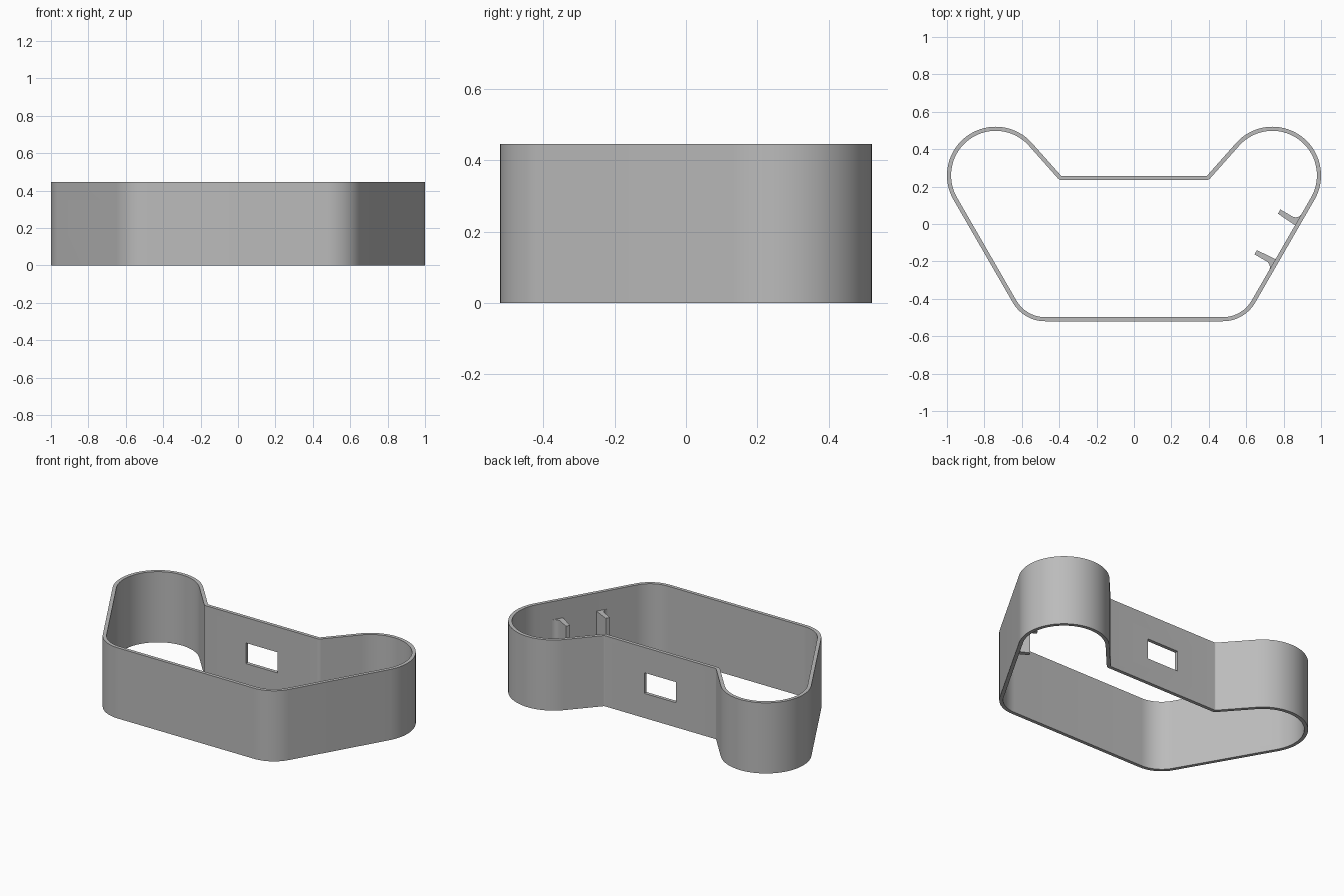
import bpy
import bmesh
from math import radians, degrees, sin, cos, acos, atan2, hypot
from mathutils import Matrix, Vector

HEIGHT, WALL = 0.445, 0.022

old = bpy.data.objects.get("Cube")
if old:
    bpy.data.objects.remove(old)

grey = bpy.data.materials.new("matte grey")
grey.use_nodes = True
grey.diffuse_color = (0.5, 0.5, 0.5, 1)
grey.node_tree.nodes["Principled BSDF"].inputs["Base Color"].default_value = (0.5, 0.5, 0.5, 1)


def make_object(name, bm):
    bmesh.ops.recalc_face_normals(bm, faces=bm.faces)
    mesh = bpy.data.meshes.new(name)
    bm.to_mesh(mesh)
    bm.free()
    mesh.materials.append(grey)
    obj = bpy.data.objects.new(name, mesh)
    bpy.context.collection.objects.link(obj)
    return obj


def smooth(obj):
    bpy.ops.object.select_all(action="DESELECT")
    obj.select_set(True)
    bpy.context.view_layer.objects.active = obj
    bpy.ops.object.shade_smooth_by_angle(angle=radians(30))


def arc(centre, r, start, end, steps):
    angles = [radians(start + (end - start) * i / steps) for i in range(steps + 1)]
    return [Vector((centre[0] + r * cos(a), centre[1] + r * sin(a))) for a in angles]


# Tangent arcs of the outline: rounded lobe, front corner, notch corner
LOBE, LOBE_R = (0.74, 0.26), 0.26
FRONT, FRONT_R = (0.475, -0.32), 0.2
NOTCH, NOTCH_R = (0.385, 0.267), 0.01


def tangent_angle(centre, gap, side):
    dx, dy = centre[0] - LOBE[0], centre[1] - LOBE[1]
    return degrees(atan2(dy, dx) + side * acos(gap / hypot(dx, dy)))


side_angle = tangent_angle(FRONT, LOBE_R - FRONT_R, 1)
back_angle = tangent_angle(NOTCH, LOBE_R + NOTCH_R, -1)


def outline(inset):
    half = arc(FRONT, FRONT_R - inset, -90, side_angle, 14)
    half += arc(LOBE, LOBE_R - inset, side_angle, back_angle, 48)
    half += arc(NOTCH, NOTCH_R + inset, back_angle - 180, -90, 8)
    return half + [Vector((-p.x, p.y)) for p in reversed(half)]


# Thin wall ring
bm = bmesh.new()
loops = [[bm.verts.new((p.x, p.y, z)) for p in outline(inset)]
         for inset, z in ((0, 0), (0, HEIGHT), (WALL, HEIGHT), (WALL, 0))]
for k, a in enumerate(loops):
    b = loops[(k + 1) % len(loops)]
    for i in range(len(a)):
        j = (i + 1) % len(a)
        bm.faces.new((a[i], a[j], b[j], b[i]))
shell = make_object("wall_shell", bm)

# Wall frame: t runs along the slanted side, n points outward
a = radians(side_angle)
n = Vector((cos(a), sin(a)))
t = Vector((-n.y, n.x))
outer = n.dot(Vector(LOBE)) + LOBE_R


def cut_window(name, centre, size, turn, corner):
    bm = bmesh.new()
    bmesh.ops.create_cube(bm, size=1)
    bmesh.ops.scale(bm, vec=size, verts=bm.verts)
    if corner:
        edges = [e for e in bm.edges
                 if abs((e.verts[0].co - e.verts[1].co).y) > size[1] * 0.9]
        bmesh.ops.bevel(bm, geom=edges, offset=corner, segments=4,
                        affect="EDGES", profile=0.5)
    bm.transform(Matrix.Translation(centre) @ Matrix.Rotation(turn, 4, "Z"))
    cutter = make_object(name, bm)
    cutter.hide_render = True
    mod = shell.modifiers.new(name, "BOOLEAN")
    mod.operation, mod.solver, mod.object = "DIFFERENCE", "EXACT", cutter
    bpy.context.view_layer.objects.active = shell
    bpy.ops.object.modifier_apply(modifier=mod.name)
    bpy.data.objects.remove(cutter)


# Windows in the back wall and in the slanted side wall
cut_window("back_window_cutter", (0, NOTCH[1] - NOTCH_R - WALL / 2, 0.22),
           (0.22, 0.08, 0.13), 0, 0)
p = n * (outer - WALL / 2) + t * 0.281
cut_window("side_window_cutter", (-p.x, p.y, 0.255), (0.39, 0.08, 0.17),
           atan2(t.y, -t.x), 0.015)
smooth(shell)


# Pair of clip arms on the inside of the opposite side wall
def clip(name, along, sign):
    inner = outer - WALL
    # (outward, along) profile with a filleted root on the far side
    profile = [(inner + 0.005, -0.021), (inner - 0.11, -0.013), (inner - 0.11, 0.013)]
    profile += [tuple(q) for q in arc((inner - 0.036, 0.049), 0.036, -90, 0, 8)]
    profile.append((inner + 0.005, 0.049))
    bm = bmesh.new()
    points = [n * u + t * (along + sign * v) for u, v in profile]
    face = bm.faces.new([bm.verts.new((q.x, q.y, 0.165)) for q in points])
    grown = bmesh.ops.extrude_face_region(bm, geom=[face])["geom"]
    bmesh.ops.translate(bm, vec=(0, 0, 0.165),
                        verts=[g for g in grown if isinstance(g, bmesh.types.BMVert)])
    smooth(make_object(name, bm))


clip("rear_clip", 0.445, 1)
clip("front_clip", 0.194, -1)
